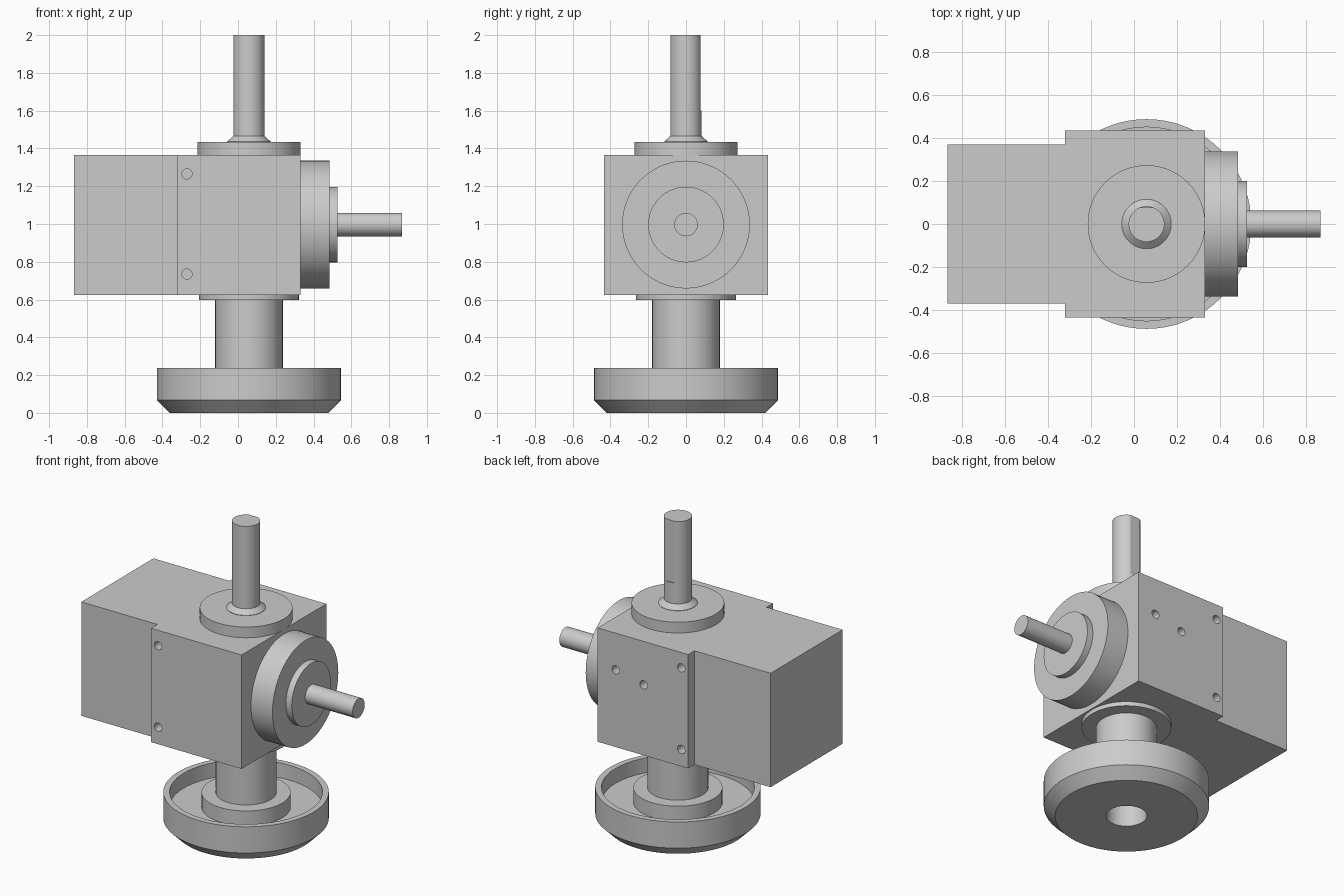
import bpy
import bmesh
import math
from mathutils import Matrix, Vector

cube = bpy.data.objects.get("Cube")
if cube:
    bpy.data.objects.remove(cube, do_unlink=True)

AXIS_X = 0.058   # vertical shaft line
MID_Z = 0.997    # horizontal shaft line
BOTTOM, TOP = 0.625, 1.365

grey = bpy.data.materials.new("machine grey")
grey.use_nodes = True
grey.diffuse_color = (0.6, 0.6, 0.6, 1)
grey.node_tree.nodes["Principled BSDF"].inputs["Base Color"].default_value = (0.6, 0.6, 0.6, 1)


def make_object(name, bm):
    bmesh.ops.recalc_face_normals(bm, faces=bm.faces)
    mesh = bpy.data.meshes.new(name)
    bm.to_mesh(mesh)
    bm.free()
    mesh.materials.append(grey)
    obj = bpy.data.objects.new(name, mesh)
    bpy.context.collection.objects.link(obj)
    return obj


def smooth(obj):
    bpy.ops.object.select_all(action='DESELECT')
    obj.select_set(True)
    bpy.context.view_layer.objects.active = obj
    bpy.ops.object.shade_smooth_by_angle(angle=math.radians(25))


def lathe(name, profile, matrix, steps=72):
    """Spin (radius, height) points about z, then place the result."""
    bm = bmesh.new()
    verts = [bm.verts.new((r, 0, h)) for r, h in profile]
    edges = [bm.edges.new(pair) for pair in zip(verts, verts[1:])]
    bmesh.ops.spin(bm, geom=verts + edges, cent=(0, 0, 0), axis=(0, 0, 1),
                   angle=math.tau, steps=steps)
    bmesh.ops.remove_doubles(bm, verts=bm.verts, dist=0.0001)
    bm.transform(matrix)
    obj = make_object(name, bm)
    smooth(obj)
    return obj


def cut(target, cutter):
    mod = target.modifiers.new(cutter.name, 'BOOLEAN')
    mod.operation = 'DIFFERENCE'
    mod.solver = 'EXACT'
    mod.object = cutter
    cutter.hide_render = True
    cutter.hide_viewport = True
    cutter.display_type = 'WIRE'


# Stepped housing: gear block with a narrower box on its right
half = [(0.33, 0.435), (-0.32, 0.435), (-0.32, 0.37), (-0.867, 0.37)]
outline = half + [(x, -y) for x, y in reversed(half)]
bm = bmesh.new()
base = bm.faces.new([bm.verts.new((x, y, BOTTOM)) for x, y in outline])
grown = bmesh.ops.extrude_face_region(bm, geom=[base])["geom"]
bmesh.ops.translate(bm, vec=(0, 0, TOP - BOTTOM),
                    verts=[g for g in grown if isinstance(g, bmesh.types.BMVert)])
housing = make_object("housing", bm)

# Blind screw holes, front and back
holes = [(-0.27, side, z) for side in (-1, 1) for z in (0.735, 1.265)]
holes += [(0.2, 1, 1.127), (0.0, 1, 1.083)]
bm = bmesh.new()
for x, side, z in holes:
    place = Matrix.Translation((x, side * 0.435, z)) @ Matrix.Rotation(math.pi / 2, 4, 'X')
    bmesh.ops.create_cone(bm, cap_ends=True, segments=24, radius1=0.027,
                          radius2=0.027, depth=0.12, matrix=place)
cut(housing, make_object("screw_hole_cutter", bm))

# Upright parts on the vertical axis
upright = Matrix.Translation((AXIS_X, 0, 0))
lathe("top_flange", [(0, TOP), (0.273, TOP), (0.273, 1.435), (0, 1.435)], upright)
top_shaft = lathe("top_shaft", [(0, 1.43), (0.115, 1.43), (0.115, 1.437), (0.083, 1.465),
                                (0.083, 2), (0, 2)], upright)
lathe("bottom_flange", [(0, BOTTOM), (0.264, BOTTOM), (0.264, 0.597), (0, 0.597)], upright)

# Shallow flat along the back of the top shaft
bm = bmesh.new()
bmesh.ops.create_cube(bm, size=1, matrix=Matrix.Translation((AXIS_X, 0.176, 1.85))
                      @ Matrix.Diagonal((0.4, 0.2, 0.5, 1)))
cut(top_shaft, make_object("shaft_flat_cutter", bm))

# Dished wheel with raised hub, hollow stem and bore
lathe("dished_wheel", [(0, 0.5), (0.12, 0.5), (0.12, 0), (0.42, 0), (0.487, 0.067),
                       (0.487, 0.237), (0.45, 0.237), (0.45, 0.14), (0.262, 0.14),
                       (0.262, 0.235), (0.179, 0.235), (0.179, 0.6), (0, 0.6)], upright)

# Stepped cover and output shaft on the left face
sideways = Matrix.Translation(Vector((0, 0, MID_Z))) @ Matrix.Rotation(math.pi / 2, 4, 'Y')
lathe("side_cover", [(0, 0.33), (0.338, 0.33), (0.338, 0.484), (0.2, 0.484),
                     (0.2, 0.526), (0, 0.526)], sideways)
lathe("side_shaft", [(0, 0.52), (0.062, 0.52), (0.062, 0.867), (0, 0.867)], sideways)
